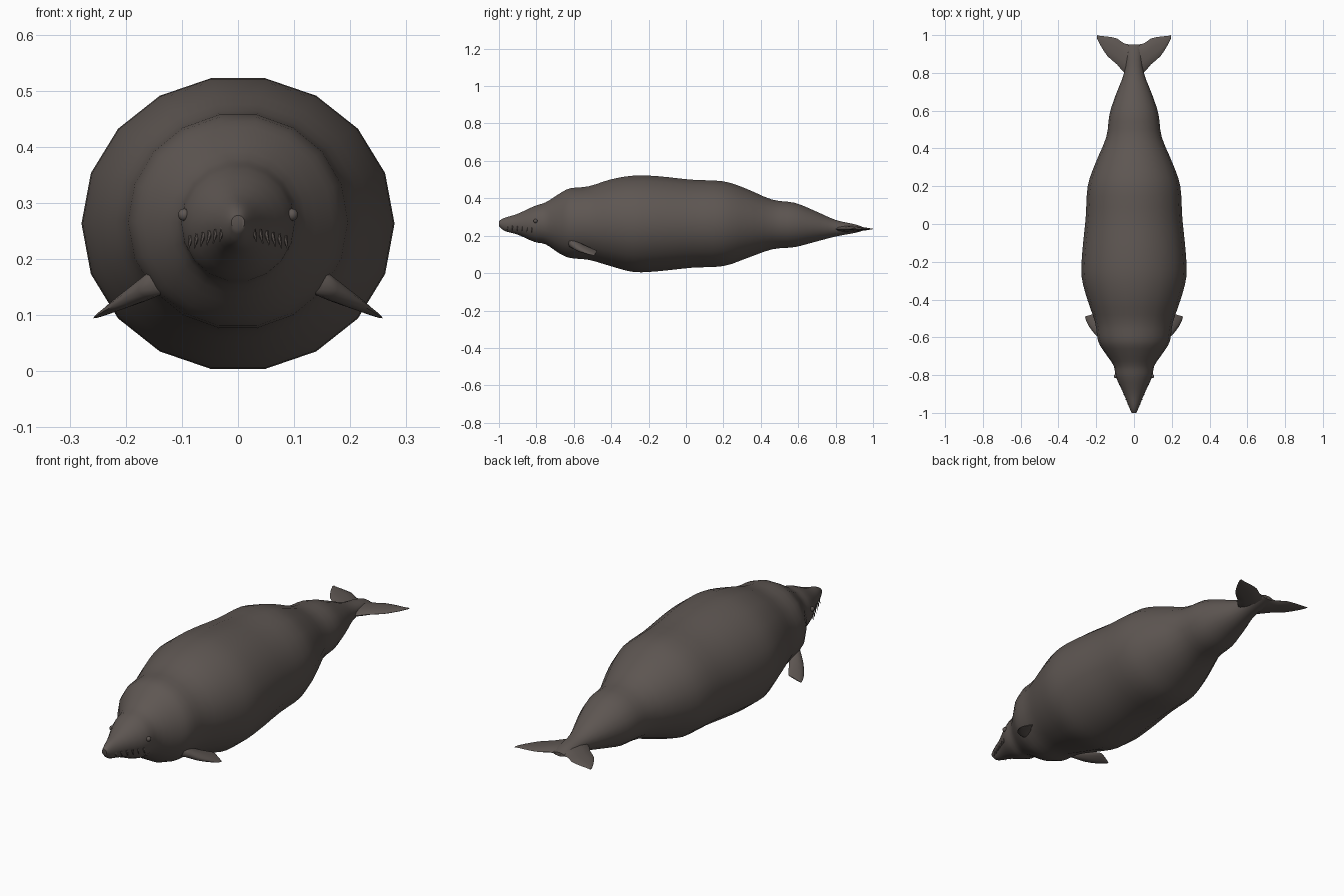
import bpy
import bmesh
import math
from mathutils import Vector, Matrix

if "Cube" in bpy.data.objects:
    bpy.data.objects.remove(bpy.data.objects["Cube"])

skin = bpy.data.materials.new("dark_brown_grey_skin")
skin.use_nodes = True
colour = (0.112, 0.094, 0.085, 1)
skin.diffuse_color = colour
bsdf = skin.node_tree.nodes["Principled BSDF"]
bsdf.inputs["Base Color"].default_value = colour
bsdf.inputs["Roughness"].default_value = 0.8


def finish(name, bm, angle=50):
    bmesh.ops.recalc_face_normals(bm, faces=bm.faces)
    mesh = bpy.data.meshes.new(name)
    bm.to_mesh(mesh)
    bm.free()
    mesh.materials.append(skin)
    obj = bpy.data.objects.new(name, mesh)
    bpy.context.collection.objects.link(obj)
    bpy.ops.object.select_all(action="DESELECT")
    obj.select_set(True)
    bpy.context.view_layer.objects.active = obj
    bpy.ops.object.shade_smooth_by_angle(angle=math.radians(angle))
    return obj


def spline(rows, steps):
    """Catmull-Rom refinement of a list of equal-length tuples."""
    out = []
    for i in range(len(rows) - 1):
        a, b, c, d = (rows[max(0, min(len(rows) - 1, i + k))] for k in (-1, 0, 1, 2))
        for s in range(steps):
            t = s / steps
            out.append([q + 0.5 * t * (r - p + t * (2 * p - 5 * q + 4 * r - w
                        + t * (3 * (q - r) + w - p))) for p, q, r, w in zip(a, b, c, d)])
    return out + [list(rows[-1])]


def loft(name, sections, sides, angle=50):
    """Skin elliptical sections given as (centre, half axis u, half axis v)."""
    bm = bmesh.new()
    rings = []
    for c, u, v in sections:
        turn = [2 * math.pi * i / sides for i in range(sides)]
        rings.append([bm.verts.new(Vector(c) + Vector(u) * math.cos(a)
                                   + Vector(v) * math.sin(a)) for a in turn])
    for r0, r1 in zip(rings, rings[1:]):
        for i in range(sides):
            j = (i + 1) % sides
            bm.faces.new((r0[i], r0[j], r1[j], r1[i]))
    bm.faces.new(rings[0])
    bm.faces.new(rings[-1])
    return finish(name, bm, angle)


# Body and head: y, top z, bottom z, half width
profile = [
    (-1.0, .278, .252, .012), (-.97, .296, .225, .026), (-.9, .318, .205, .054),
    (-.81, .36, .165, .096), (-.75, .38, .152, .108), (-.68, .425, .105, .155),
    (-.62, .456, .078, .19), (-.52, .467, .068, .206), (-.4, .505, .033, .247),
    (-.28, .525, .002, .277), (-.15, .522, .006, .274), (.03, .503, .025, .256),
    (.2, .494, .034, .245), (.32, .455, .075, .205), (.46, .395, .125, .147),
    (.58, .378, .137, .13), (.68, .338, .163, .098), (.8, .285, .195, .052),
    (.9, .262, .214, .04), (.95, .245, .228, .03)]
loft("body", [((0, y, (t + b) / 2), (w, 0, 0), (0, 0, (t - b) / 2))
              for y, t, b, w in spline(profile, 3)], 18)

# Tail flukes: x, leading y, trailing y, half thickness
half = [(0, .78, .95, .02), (.05, .80, .955, .015), (.09, .845, .982, .011),
        (.14, .888, .992, .007), (.18, .95, .996, .004), (.197, .985, 1.0, .002)]
span = spline([(-x, a, b, t) for x, a, b, t in half[:0:-1]] + half, 2)
loft("tail_flukes", [((x, (a + b) / 2, .236), (0, (b - a) / 2, 0), (0, 0, t))
                     for x, a, b, t in span], 10, 70)

# Front flippers: swept back and down from the chest
flipper = [(.13, -.62, .168, .03, .026), (.17, -.58, .143, .036, .019),
           (.207, -.53, .122, .037, .011), (.228, -.49, .109, .033, .005),
           (.232, -.482, .107, .028, .002)]
for side, label in ((1, "left"), (-1, "right")):
    loft(label + "_flipper",
         [((side * x, y, z), (side * c * .9, -c * .25, -c * .42),
           (side * t * .4, 0, t * .9)) for x, y, z, c, t in spline(flipper, 2)], 12, 70)

    # Eye
    bm = bmesh.new()
    bmesh.ops.create_uvsphere(bm, u_segments=12, v_segments=8, radius=.011,
                              matrix=Matrix.Translation((side * .096, -.805, .279)))
    finish(label + "_eye", bm)

    # Teeth along the jaw line
    bm = bmesh.new()
    for i in range(6):
        f = i / 5
        place = Vector((side * (.03 + .056 * f), -.955 + .13 * f, .243 - .014 * f))
        down = Vector((side * .25, 0, -1)).to_track_quat("Z", "Y").to_matrix().to_4x4()
        bmesh.ops.create_cone(bm, cap_ends=True, segments=6, radius1=.005, radius2=.001,
                              depth=.026, matrix=Matrix.Translation(place) @ down)
    finish(label + "_teeth", bm)
